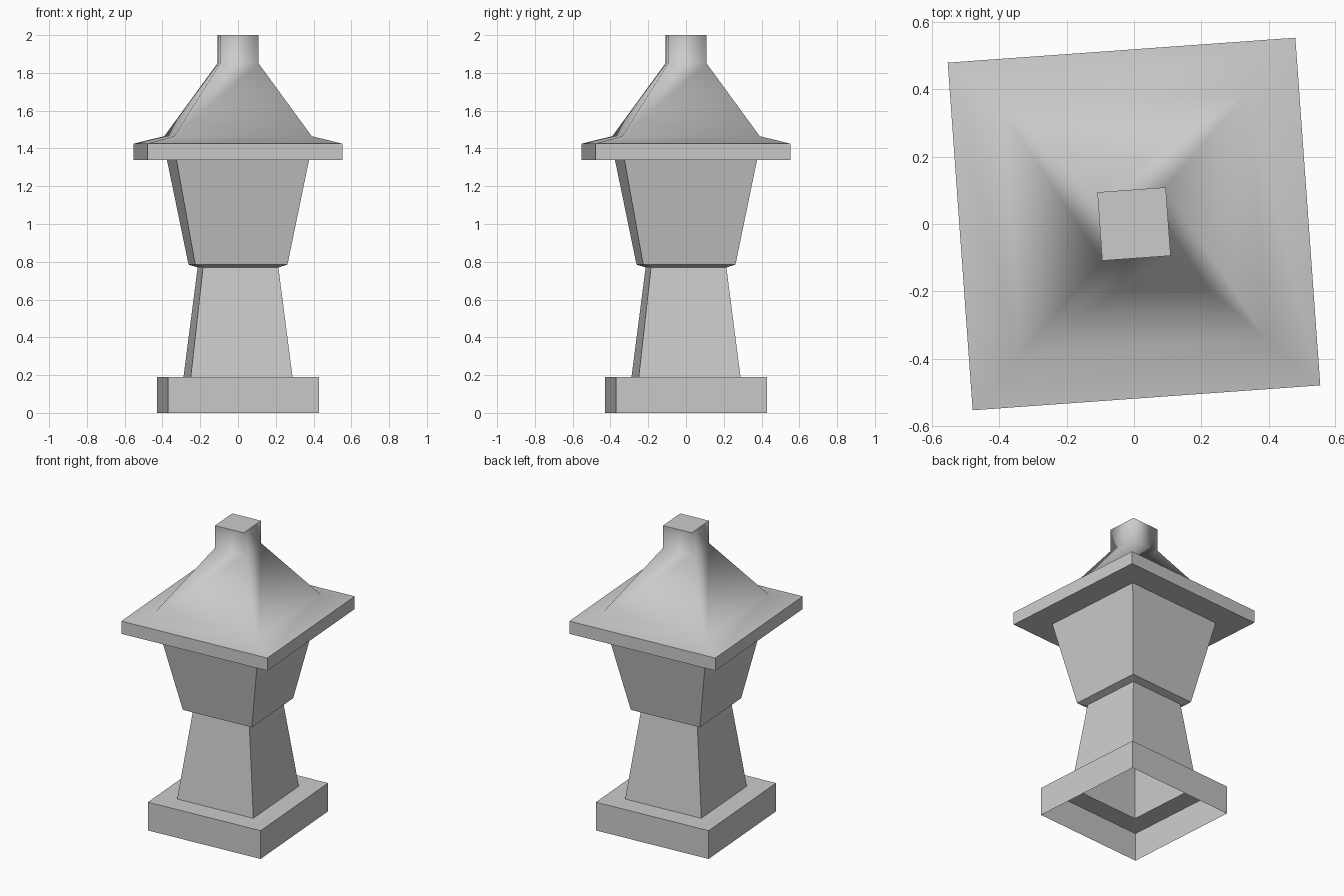
import bpy, bmesh, math

if "Cube" in bpy.data.objects:
    bpy.data.objects.remove(bpy.data.objects["Cube"])

TURN = math.radians(4.1)  # whole lantern is turned slightly about z

stone = bpy.data.materials.new("grey stone")
stone.diffuse_color = (0.6, 0.6, 0.6, 1)
stone.use_nodes = True
stone.node_tree.nodes["Principled BSDF"].inputs["Base Color"].default_value = stone.diffuse_color


def square_shell(name, profile, cap=False, smooth_from=None):
    """Sweep a (half width, height) profile around a square; open below."""
    bm = bmesh.new()
    rings = []
    for half, z in profile:
        r = half * math.sqrt(2)
        angles = [TURN + math.pi / 4 + k * math.pi / 2 for k in range(4)]
        rings.append([bm.verts.new((r * math.cos(a), r * math.sin(a), z)) for a in angles])
    for n, (low, high) in enumerate(zip(rings, rings[1:])):
        for k in range(4):
            j = (k + 1) % 4
            face = bm.faces.new((low[k], low[j], high[j], high[k]))
            face.smooth = smooth_from is not None and n >= smooth_from
    if cap:
        bm.faces.new(rings[-1])
    mesh = bpy.data.meshes.new(name)
    bm.to_mesh(mesh)
    bm.free()
    mesh.materials.append(stone)
    obj = bpy.data.objects.new(name, mesh)
    bpy.context.collection.objects.link(obj)
    return obj


# Hollow plinth: walls and the ledge up to the column
square_shell("base", [(0.40, 0), (0.40, 0.19), (0.27, 0.19)])

# Tapered column
square_shell("column", [(0.27, 0.19), (0.20, 0.77)])

# Lantern body flaring upwards, with a narrow sloped underside
square_shell("lantern_body", [(0.20, 0.77), (0.245, 0.785), (0.352, 1.34)])

# Roof: soffit and eave are flat, the slopes and finial are smooth
square_shell("roof", [(0.352, 1.34), (0.518, 1.34), (0.518, 1.425), (0.365, 1.465),
                      (0.102, 1.85), (0.102, 2.0)], cap=True, smooth_from=2)
